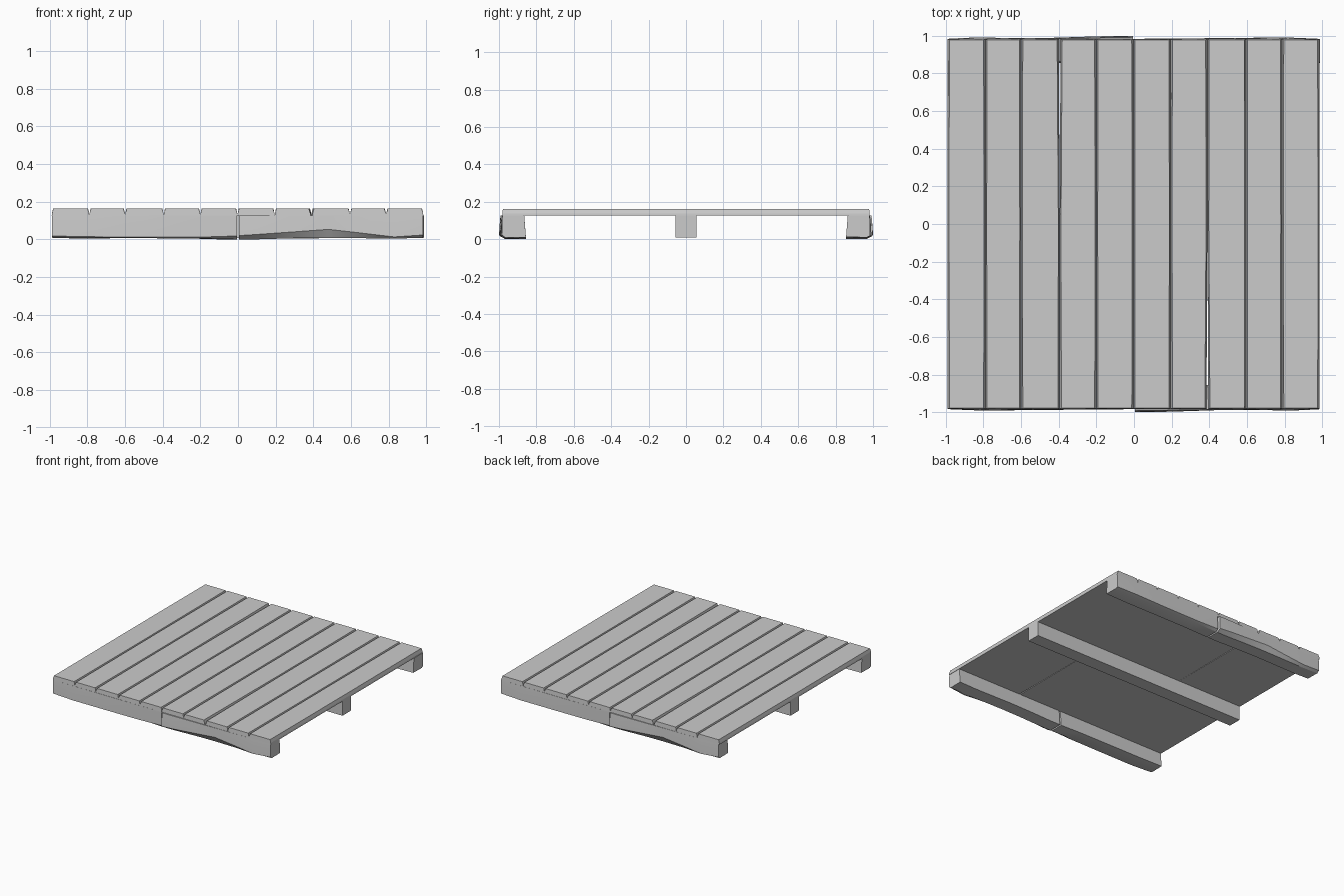
import bpy
import math

if "Cube" in bpy.data.objects:
    bpy.data.objects.remove(bpy.data.objects["Cube"])


def loft(name, rings):
    """Closed solid through a row of equal-sized cross-sections."""
    n = len(rings[0])
    verts = [p for ring in rings for p in ring]
    faces = [tuple(reversed(range(n))),
             tuple(range(len(verts) - n, len(verts)))]
    for r in range(len(rings) - 1):
        for i in range(n):
            j = (i + 1) % n
            faces.append((r*n + i, r*n + j, (r+1)*n + j, (r+1)*n + i))
    mesh = bpy.data.meshes.new(name)
    mesh.from_pydata(verts, [], faces)
    obj = bpy.data.objects.new(name, mesh)
    bpy.context.collection.objects.link(obj)
    # consistent outward normals
    bpy.context.view_layer.objects.active = obj
    obj.select_set(True)
    bpy.ops.object.mode_set(mode='EDIT')
    bpy.ops.mesh.select_all(action='SELECT')
    bpy.ops.mesh.normals_make_consistent(inside=False)
    bpy.ops.object.mode_set(mode='OBJECT')
    obj.select_set(False)
    return obj


# Deck planks: bottoms touch, sloped sides leave narrow V grooves on top
seams = [-0.99, -0.79, -0.6, -0.395, -0.2, -0.003, 0.195, 0.39, 0.595, 0.787, 0.985]
OPEN = {3: 0.95, 7: -0.95}     # seams that gape slightly toward one end


def gap(seam, y):
    end = OPEN.get(seam, 0)
    return 0.005 * max(0, y * end) if end else 0


for k in range(10):
    a, b = seams[k], seams[k + 1]
    rings = []
    for y in (-0.982, 0, 0.982):
        l, r = a + gap(k, y), b - gap(k + 1, y)
        taper = 0.002 if y else 0
        ytop = y * 0.997
        rings.append([(l, y, 0.128), (r, y, 0.128), (r - 0.001, y, 0.14),
                      (r - 0.007 - taper, ytop, 0.165),
                      (l + 0.007 + taper, ytop, 0.165), (l + 0.001, y, 0.14)])
    loft(f"deck_plank_{k + 1}", rings)

# Middle bearer: plain square beam
loft("middle_bearer", [[(x, -0.055, 0.01), (x, 0.055, 0.01),
                        (x, 0.055, 0.13), (x, -0.055, 0.13)]
                       for x in (-0.985, 0.985)])

# End bearers: two worn half beams each.
# Stations: x, outer y at top, outer y at wear edge, wear edge z, underside z
worn_half = [(0.006, -0.992, -0.998, 0.022, 0.002), (0.1, -0.991, -1.0, 0.028, 0.002),
             (0.3, -0.988, -0.994, 0.042, 0.008), (0.48, -0.985, -0.988, 0.055, 0.01),
             (0.66, -0.983, -0.988, 0.035, 0.008), (0.83, -0.982, -0.992, 0.015, 0.006),
             (0.982, -0.982, -0.985, 0.025, 0.01)]
plain_half = [(-0.988, -0.982, -0.984, 0.02, 0.012), (-0.8, -0.983, -0.992, 0.016, 0.008),
              (-0.5, -0.984, -0.988, 0.014, 0.008), (-0.2, -0.983, -0.986, 0.014, 0.007),
              (-0.006, -0.982, -0.984, 0.02, 0.002)]


def half_beam(name, stations, turn):
    rings = []
    for x, yt, yb, zc, zb in stations:
        ring = [(x, -0.865, 0.13), (x, -0.856, zb + 0.002), (x, -0.965, zb),
                (x, yb, zc), (x, (yt + yb) / 2, 0.09), (x, yt, 0.13)]
        rings.append([(p[0] * turn, p[1] * turn, p[2]) for p in ring])
    obj = loft(name, rings)
    obj.select_set(True)
    bpy.ops.object.shade_smooth_by_angle(angle=math.radians(25))
    obj.select_set(False)


# The back bearer is the front one turned half a circle
for side, turn in (("front", 1), ("back", -1)):
    half_beam(f"{side}_bearer_worn_half", worn_half, turn)
    half_beam(f"{side}_bearer_plain_half", plain_half, turn)

# Rest the lowest edge exactly on the ground
lowest = min(v.co.z for o in bpy.data.objects for v in o.data.vertices)
for o in bpy.data.objects:
    o.location.z -= lowest
